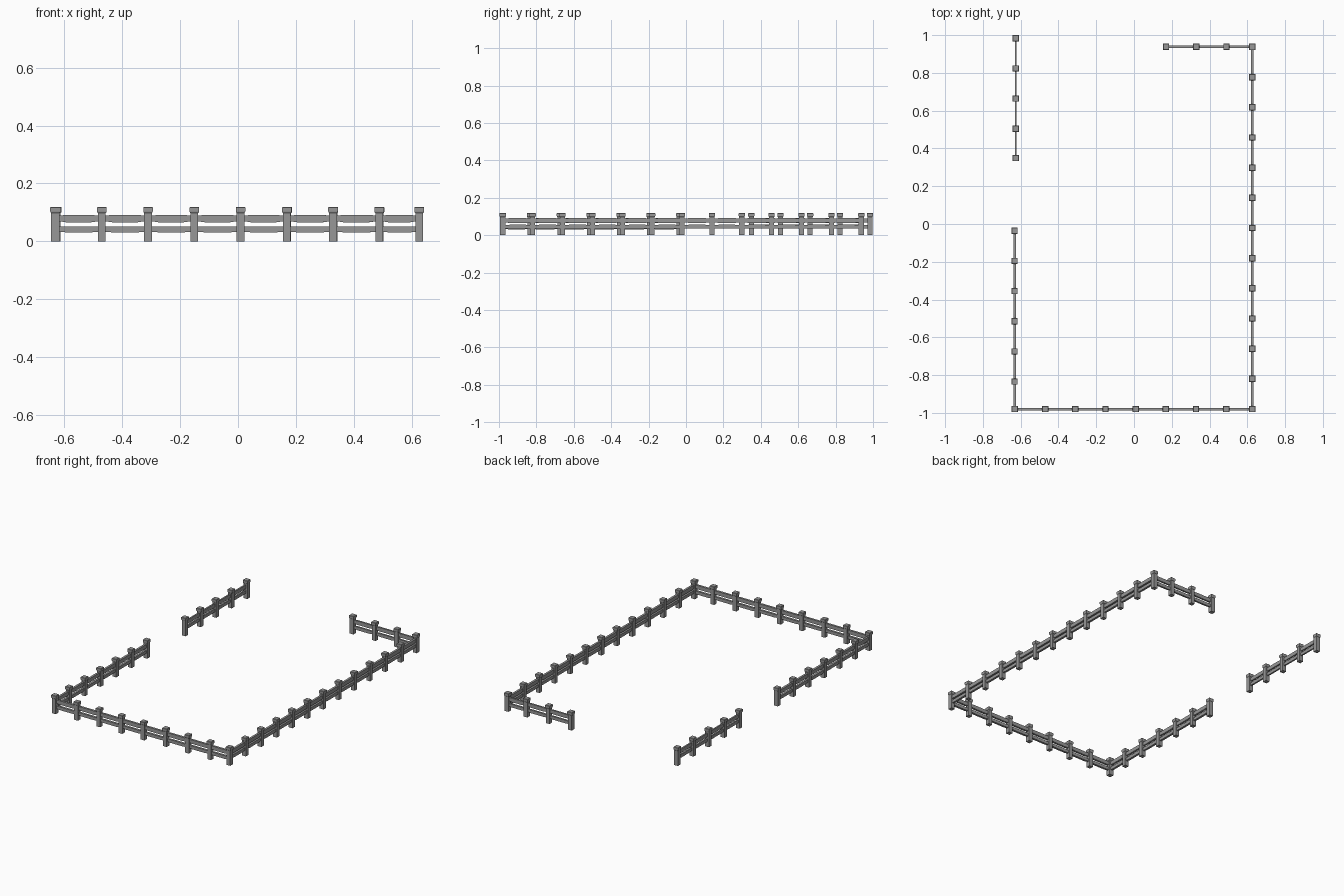
import bpy, bmesh
from mathutils import Matrix, Vector

if "Cube" in bpy.data.objects:
    bpy.data.objects.remove(bpy.data.objects["Cube"])

grey = bpy.data.materials.new("weathered_grey")
grey.use_nodes = True
grey.diffuse_color = (0.31, 0.31, 0.31, 1)
grey.node_tree.nodes["Principled BSDF"].inputs["Base Color"].default_value = grey.diffuse_color

STEP = 0.1597
POST_HALF, CAP_HALF = 0.0135, 0.0165


def loft(bm, rings):
    """Join equal rings of points into a closed solid."""
    loops = [[bm.verts.new(p) for p in ring] for ring in rings]
    for a, b in zip(loops, loops[1:]):
        for i in range(len(a)):
            j = (i + 1) % len(a)
            bm.faces.new((a[i], a[j], b[j], b[i]))
    bm.faces.new(loops[0][::-1])
    bm.faces.new(loops[-1])


def finish(name, bm):
    bmesh.ops.recalc_face_normals(bm, faces=bm.faces)
    mesh = bpy.data.meshes.new(name)
    bm.to_mesh(mesh)
    bm.free()
    mesh.materials.append(grey)
    bpy.context.collection.objects.link(bpy.data.objects.new(name, mesh))


def square(x, y, z, h):
    return [(x + sx * h, y + sy * h, z) for sx, sy in ((-1, -1), (1, -1), (1, 1), (-1, 1))]


def add_post(bm, p):
    # Square shaft with a flared cap block
    loft(bm, [square(p.x, p.y, z, h) for z, h in (
        (0, POST_HALF), (0.098, POST_HALF), (0.1, CAP_HALF - 0.001),
        (0.104, CAP_HALF), (0.117, CAP_HALF), (0.119, CAP_HALF - 0.002))])


def add_rail(bm, a, b, low, high, thick):
    # Plank with slightly narrowed ends entering the posts
    along = (b - a).normalized()
    side = Vector((-along.y, along.x, 0)) * thick / 2
    rings = []
    for t, pinch in ((0, 0.002), (0.14, 0.002), (0.22, 0), (0.78, 0), (0.86, 0.002), (1, 0.002)):
        c = a.lerp(b, t)
        rings.append([c + s * side + Vector((0, 0, z)) for s, z in (
            (-1, low + pinch), (1, low + pinch), (1, high - pinch / 2), (-1, high - pinch / 2))])
    loft(bm, rings)


def fence(name, start, end, thick=0.014, low=0.031):
    """Posts at a fixed step from start; the last bay ends at end."""
    start, end = Vector((*start, 0)), Vector((*end, 0))
    length = (end - start).length
    bays = max(1, round(length / STEP))
    direction = (end - start) / length
    spots = [start + direction * STEP * i for i in range(bays)] + [end]
    posts, rails = bmesh.new(), bmesh.new()
    for p in spots:
        add_post(posts, p)
    for a, b in zip(spots, spots[1:]):
        add_rail(rails, a, b, 0.066, 0.091, thick)
        add_rail(rails, a, b, low, low + 0.021, thick)
    finish(name + "_posts", posts)
    finish(name + "_rails", rails)


# Fence runs around the yard, with two openings
fence("front_fence", (-0.63, -0.98), (0.626, -0.98))
fence("left_fence", (0.626, 0.937), (0.626, -0.98 + 0.0002), low=0.035)
fence("right_front_fence", (-0.632, -0.036), (-0.632, -0.979))
fence("right_back_fence", (-0.626, 0.9835), (-0.626, 0.349), thick=0.010, low=0.035)
fence("back_fence", (0.17, 0.938), (0.626, 0.938), thick=0.012)
